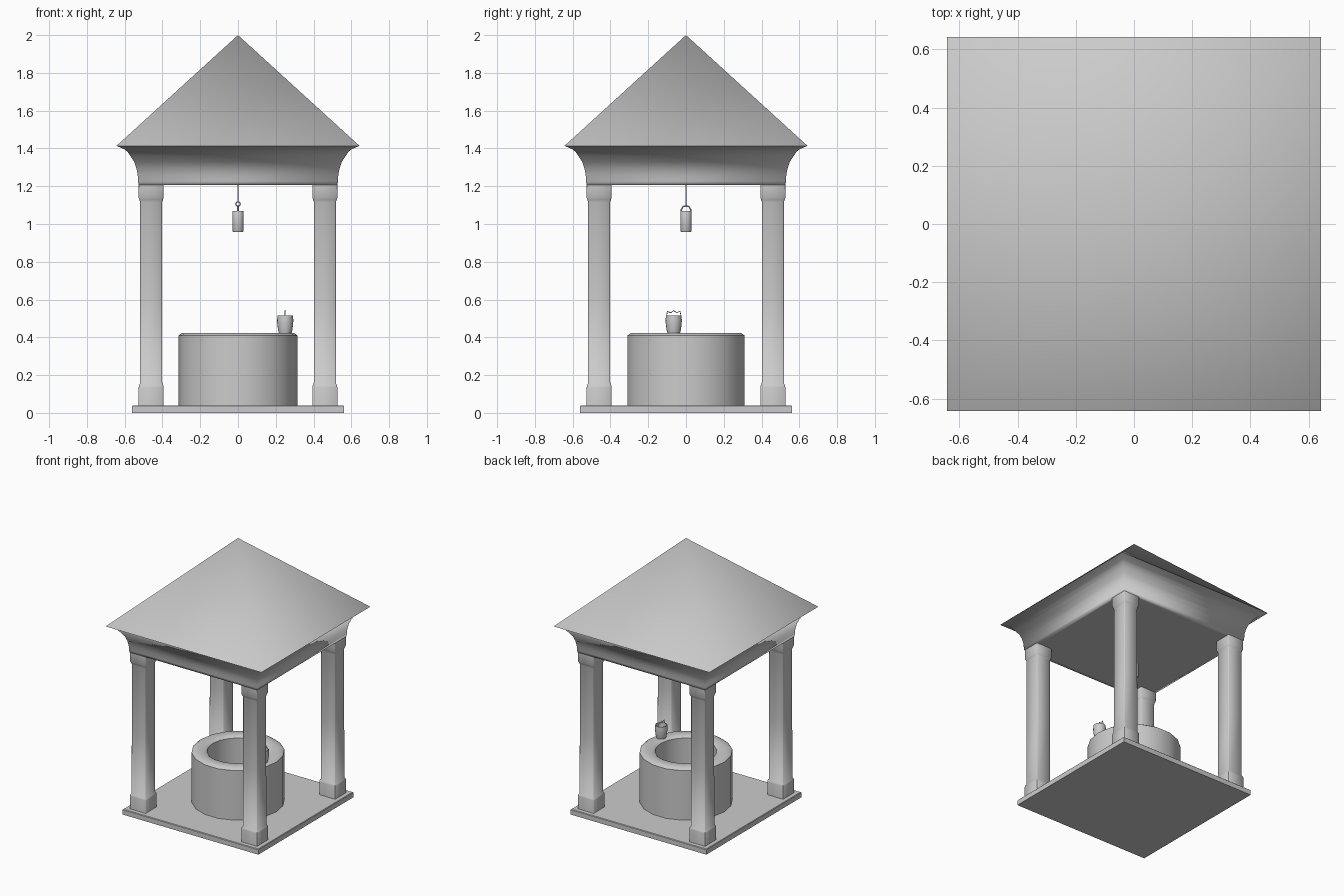
import bpy, bmesh
from math import radians, cos, sin, pi

if "Cube" in bpy.data.objects:
    bpy.data.objects.remove(bpy.data.objects["Cube"])


def add_mesh(name, bm, angle=None, loc=(0, 0, 0)):
    bmesh.ops.recalc_face_normals(bm, faces=bm.faces)
    me = bpy.data.meshes.new(name)
    bm.to_mesh(me)
    bm.free()
    ob = bpy.data.objects.new(name, me)
    ob.location = loc
    bpy.context.collection.objects.link(ob)
    if angle:
        bpy.ops.object.select_all(action='DESELECT')
        ob.select_set(True)
        bpy.context.view_layer.objects.active = ob
        bpy.ops.object.shade_smooth_by_angle(angle=radians(angle))
    return ob


def loft(name, rings, angle=None, loc=(0, 0, 0), caps=True):
    bm = bmesh.new()
    vr = [[bm.verts.new(p) for p in r] for r in rings]
    n = len(vr[0])
    for a, b in zip(vr, vr[1:]):
        for i in range(n):
            bm.faces.new((a[i], a[(i + 1) % n], b[(i + 1) % n], b[i]))
    if caps:
        bm.faces.new(vr[0])
        bm.faces.new(vr[-1])
    return add_mesh(name, bm, angle, loc)


def circle(r, z, n):
    return [(r * cos(2 * pi * i / n), r * sin(2 * pi * i / n), z) for i in range(n)]


def square(h, z):
    return [(-h, -h, z), (h, -h, z), (h, h, z), (-h, h, z)]


def chamfered(h, z, c):
    # square ring with chamfered corners
    k = h - c
    return [(-k, -h, z), (k, -h, z), (h, -k, z), (h, k, z),
            (k, h, z), (-k, h, z), (-h, k, z), (-h, -k, z)]


def lathe(name, profile, n, loc=(0, 0, 0), angle=40):
    return loft(name, [circle(r, z, n) for r, z in profile], angle, loc)


def wire(name, pts, r, loc=(0, 0, 0)):
    cu = bpy.data.curves.new(name, 'CURVE')
    cu.dimensions = '3D'
    cu.bevel_depth = r
    cu.bevel_resolution = 2
    cu.use_fill_caps = True
    sp = cu.splines.new('POLY')
    sp.points.add(len(pts) - 1)
    for p, co in zip(sp.points, pts):
        p.co = (*co, 1)
    ob = bpy.data.objects.new(name, cu)
    ob.location = loc
    bpy.context.collection.objects.link(ob)
    return ob


# Base slab with a slightly eased top edge
loft("base_slab", [square(0.56, 0.0), square(0.56, 0.036), square(0.556, 0.04)])

# Four square columns with softened corners, wider feet and capitals
column = [(0.066, 0.0, 0.002), (0.066, 0.135, 0.002), (0.064, 0.147, 0.003),
          (0.059, 0.153, 0.004), (0.0575, 0.6, 0.004), (0.0575, 1.115, 0.004),
          (0.0625, 1.128, 0.008), (0.066, 1.14, 0.004), (0.066, 1.21, 0.003)]
for sx, side in ((-1, "left"), (1, "right")):
    for sy, end in ((-1, "front"), (1, "back")):
        loft(f"{end}_{side}_column", [chamfered(*p) for p in column], 60,
             (0.46 * sx, 0.46 * sy, 0))

# Coved cornice closed by the flat ceiling
cove = [(0.527, 1.207), (0.529, 1.225), (0.531, 1.26), (0.538, 1.295), (0.55, 1.33),
        (0.57, 1.36), (0.585, 1.382), (0.602, 1.396), (0.643, 1.414)]
loft("cornice", [square(0.5, 1.207)] + [square(*p) for p in cove], 95)

# Pyramid roof
bm = bmesh.new()
eave = [bm.verts.new(p) for p in square(0.643, 1.414)]
apex = bm.verts.new((0, 0, 2.0))
for i in range(4):
    bm.faces.new((eave[i], eave[(i + 1) % 4], apex))
add_mesh("roof", bm, 70)

# Well wall, hollow with a softened rim
lathe("well_wall", [(0.315, 0.035), (0.315, 0.410), (0.298, 0.422),
                    (0.226, 0.422), (0.21, 0.410), (0.21, 0.045)], 18)

# Small barrel-shaped bucket standing on the rim
spot = (0.25, -0.065, 0.42)
lathe("rim_bucket", [(0.033, 0), (0.038, 0.02), (0.042, 0.05), (0.043, 0.07), (0.041, 0.095),
                     (0.036, 0.095), (0.036, 0.07), (0.029, 0.01)], 16, spot)
wire("rim_bucket_handle", [(0, -0.04, 0.08), (0, -0.034, 0.118), (0, -0.016, 0.11),
                           (0, 0, 0.122), (0, 0.016, 0.11), (0, 0.034, 0.118),
                           (0, 0.04, 0.08)], 0.0025, spot)

# Hanging bucket with handle, ring and rope
hang = (0, 0, 0.958)
lathe("hanging_bucket", [(0.027, 0), (0.03, 0.004), (0.03, 0.106), (0.028, 0.11),
                         (0.024, 0.11), (0.024, 0.01)], 16, hang)
wire("hanging_bucket_handle", [(0, -0.025, 0.06), (0, -0.024, 0.119), (0, -0.016, 0.134),
                               (0, 0, 0.138), (0, 0.016, 0.134),
                               (0, 0.024, 0.119), (0, 0.025, 0.06)], 0.004, hang)
bpy.ops.mesh.primitive_torus_add(major_radius=0.012, minor_radius=0.003, major_segments=16,
                                 minor_segments=6, location=(0, 0, 1.106),
                                 rotation=(pi / 2, 0, 0))
bpy.context.object.name = "rope_ring"
wire("rope", [(0, 0, 1.117), (0, 0, 1.21)], 0.003)
